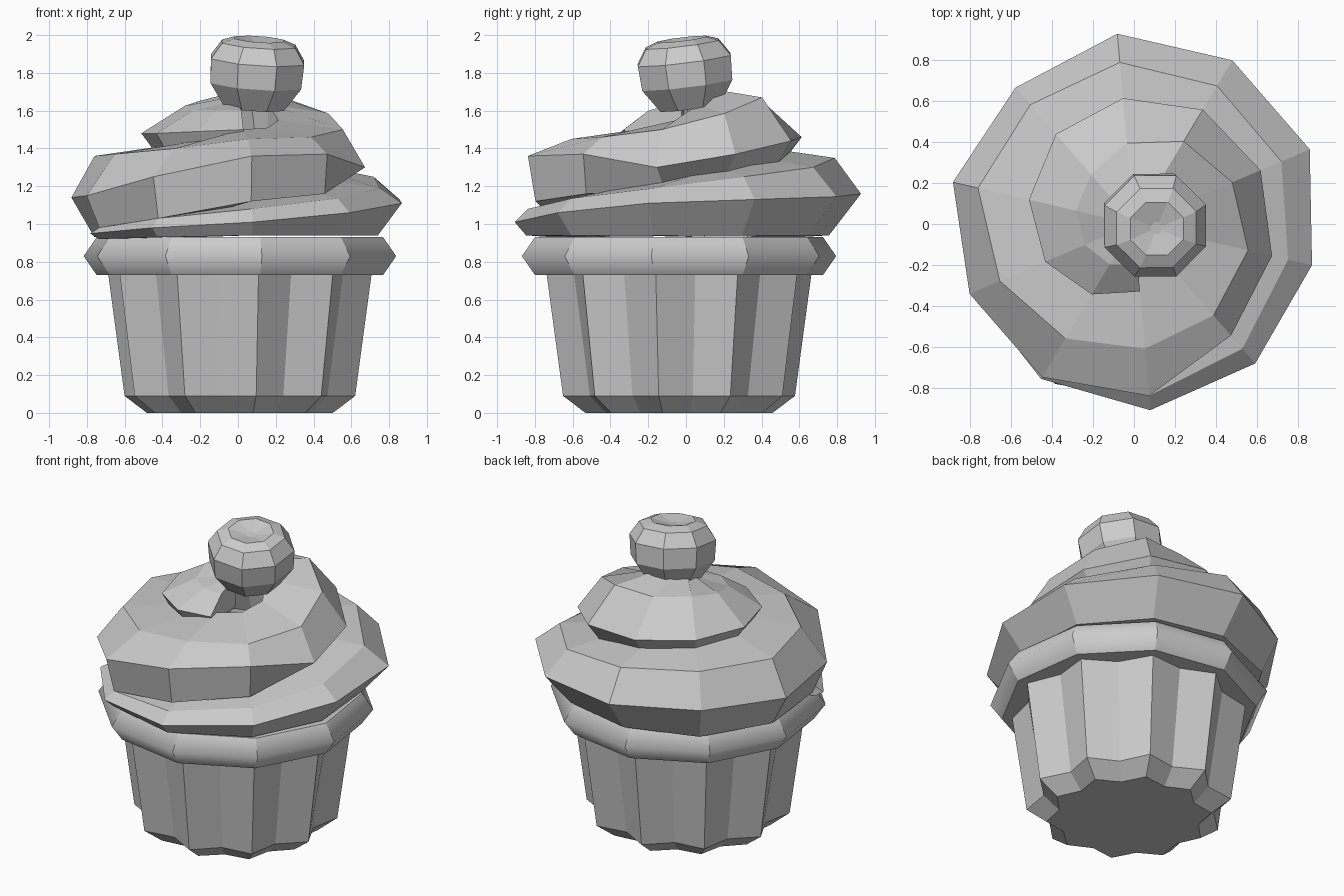
import bpy, bmesh, math
from mathutils import Matrix, Vector

if "Cube" in bpy.data.objects:
    bpy.data.objects.remove(bpy.data.objects["Cube"])


def loft(name, rings, smooth_ring=None):
    """Skin closed rings of equal point count and cap both ends."""
    bm = bmesh.new()
    loops = [[bm.verts.new(p) for p in ring] for ring in rings]
    n = len(loops[0])
    for a, b in zip(loops, loops[1:]):
        for i in range(n):
            j = (i + 1) % n
            bm.faces.new((a[i], a[j], b[j], b[i]))
    bm.faces.new(loops[0][::-1])
    bm.faces.new(loops[-1])
    bmesh.ops.recalc_face_normals(bm, faces=bm.faces)
    if smooth_ring is not None:
        soft = set(loops[smooth_ring])
        for f in bm.faces:
            f.smooth = True
        for e in bm.edges:
            e.smooth = e.verts[0] in soft and e.verts[1] in soft
    mesh = bpy.data.meshes.new(name)
    bm.to_mesh(mesh)
    bm.free()
    obj = bpy.data.objects.new(name, mesh)
    bpy.context.collection.objects.link(obj)
    return obj


def ring(radii, z, n, start):
    """Ring of n points; radii alternate to form flutes."""
    pts = []
    for i in range(n):
        a = math.radians(start + 360 * i / n)
        r = radii[i % len(radii)]
        pts.append(Vector((r * math.cos(a), r * math.sin(a), z)))
    return pts


CUP = (0.01, -0.037, 0)

# Fluted paper wrapper
wrapper = loft("wrapper", [ring(r, z, 20, -82) for r, z in
               [((0.50, 0.43), 0), ((0.62, 0.525), 0.09), ((0.71, 0.62), 0.75)]])
wrapper.location = CUP

# Rounded rim
rim = loft("rim", [ring((r,), z, 10, -82) for r, z in
           [(0.77, 0.73), (0.84, 0.83), (0.77, 0.93)]], smooth_ring=1)
rim.location = CUP

# Frosting swirl: station, crest r/z, outer r/z, lower r/z (ten stations per turn)
KEYS = [
    (-2, 0.80, 0.98, 0.85, 0.95, 0.80, 0.92),
    (0, 0.84, 1.08, 0.91, 1.01, 0.85, 0.94),
    (2, 0.77, 1.19, 0.89, 1.11, 0.76, 0.94),
    (3, 0.78, 1.25, 0.93, 1.13, 0.76, 0.94),
    (5, 0.79, 1.35, 0.93, 1.16, 0.76, 0.94),
    (6, 0.77, 1.36, 0.88, 1.15, 0.78, 0.93),
    (7, 0.78, 1.36, 0.905, 1.14, 0.78, 0.93),
    (8, 0.71, 1.37, 0.87, 1.15, 0.78, 0.94),
    (9, 0.65, 1.40, 0.87, 1.25, 0.82, 1.03),
    (10, 0.61, 1.45, 0.84, 1.36, 0.80, 1.12),
    (11, 0.59, 1.46, 0.72, 1.37, 0.70, 1.16),
    (12, 0.57, 1.50, 0.69, 1.30, 0.50, 1.18),
    (14, 0.47, 1.67, 0.65, 1.44, 0.56, 1.31),
    (16, 0.32, 1.65, 0.58, 1.48, 0.48, 1.36),
    (18, 0.26, 1.60, 0.47, 1.48, 0.42, 1.40),
    (20, 0.20, 1.60, 0.33, 1.50, 0.30, 1.45),
]


def station(s):
    for a, b in zip(KEYS, KEYS[1:]):
        if a[0] <= s <= b[0]:
            t = (s - a[0]) / (b[0] - a[0])
            return [p + (q - p) * t for p, q in zip(a[1:], b[1:])]


sections = []
for s in range(-2, 21):
    cr, cz, outr, outz, lr, lz = station(s)
    a = math.radians(-85 + 36 * s)
    profile = [(max(lr - 0.35, 0.03), lz), (lr, lz), (outr, outz), (cr, cz),
               (max(cr - 0.35, 0.02), cz + 0.05)]
    sections.append([(r * math.cos(a), r * math.sin(a), z) for r, z in profile])
loft("frosting_swirl", sections)

# Cherry with a dimpled top, tipped slightly
cherry = loft("cherry", [ring((r,), z, 8, 22.5) for r, z in
              [(0.17, -0.175), (0.26, -0.05), (0.268, 0.08), (0.21, 0.165),
               (0.14, 0.19), (0.03, 0.165)]])
cherry.matrix_world = (Matrix.Translation((0.098, 0.0, 1.79))
                       @ Matrix.Rotation(math.radians(7), 4, 'X')
                       @ Matrix.Rotation(math.radians(4), 4, 'Y'))
